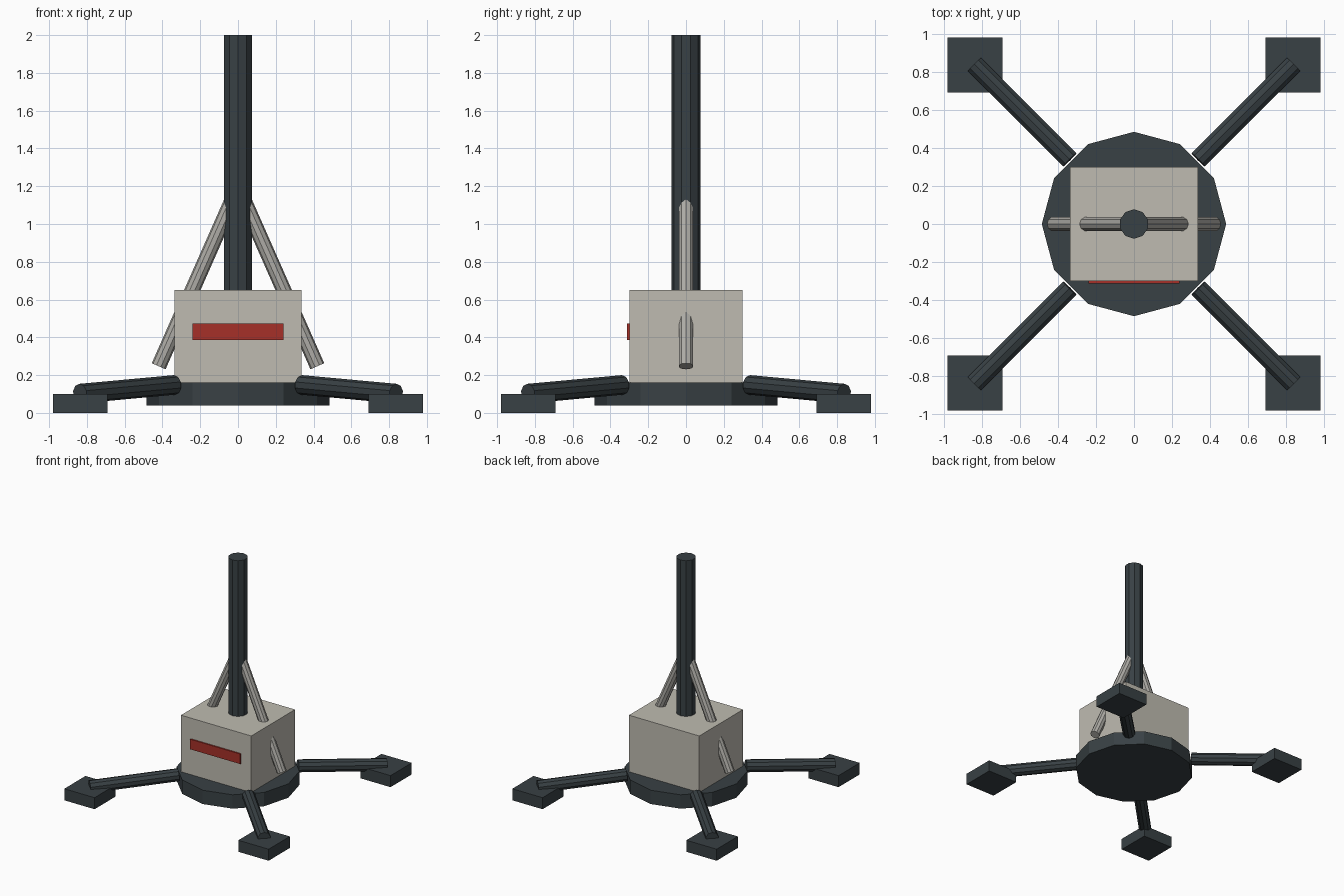
import bpy
from mathutils import Vector

if "Cube" in bpy.data.objects:
    bpy.data.objects.remove(bpy.data.objects["Cube"])


def material(name, rgb):
    m = bpy.data.materials.new(name)
    m.diffuse_color = (*rgb, 1)
    m.use_nodes = True
    m.node_tree.nodes["Principled BSDF"].inputs["Base Color"].default_value = m.diffuse_color
    return m


dark = material("dark_slate", (0.04, 0.052, 0.058))
beige = material("warm_grey", (0.52, 0.50, 0.44))
strut_grey = material("strut_grey", (0.42, 0.41, 0.38))
red = material("red", (0.38, 0.03, 0.022))


def finish(name, mat):
    ob = bpy.context.object
    ob.name = name
    ob.data.materials.append(mat)
    return ob


def box(name, lo, hi, mat):
    lo, hi = Vector(lo), Vector(hi)
    bpy.ops.mesh.primitive_cube_add(size=1, location=(lo + hi) / 2)
    bpy.context.object.scale = hi - lo
    return finish(name, mat)


def rod(name, a, b, radius, sides, mat):
    a, b = Vector(a), Vector(b)
    d = b - a
    bpy.ops.mesh.primitive_cylinder_add(vertices=sides, radius=radius,
                                        depth=d.length, location=(a + b) / 2)
    ob = bpy.context.object
    if d.normalized().z < 0.9999:
        ob.rotation_euler = d.to_track_quat('Z', 'Y').to_euler()
    return finish(name, mat)


# Base disc, housing, front stripe and mast
rod("base_disc", (0, 0, 0.04), (0, 0, 0.16), 0.484, 12, dark)
box("housing", (-0.337, -0.30, 0.16), (0.337, 0.30, 0.65), beige)
box("front_stripe", (-0.24, -0.312, 0.385), (0.24, -0.29, 0.472), red)
rod("mast", (0, 0, 0.60), (0, 0, 2.0), 0.077, 10, dark)

# Side braces
for side, sx in (("left", -1), ("right", 1)):
    rod(f"{side}_brace", (sx * 0.42, 0, 0.247), (sx * 0.03, 0, 1.13),
        0.04, 10, strut_grey)

    # Diagonal legs with square feet
    for end, sy in (("front", -1), ("back", 1)):
        rod(f"{end}_{side}_leg", (sx * 0.337, sy * 0.337, 0.148),
            (sx * 0.837, sy * 0.837, 0.102), 0.052, 10, dark)
        box(f"{end}_{side}_foot",
            (sx * 0.835 - 0.145, sy * 0.835 - 0.145, 0),
            (sx * 0.835 + 0.145, sy * 0.835 + 0.145, 0.1), dark)
